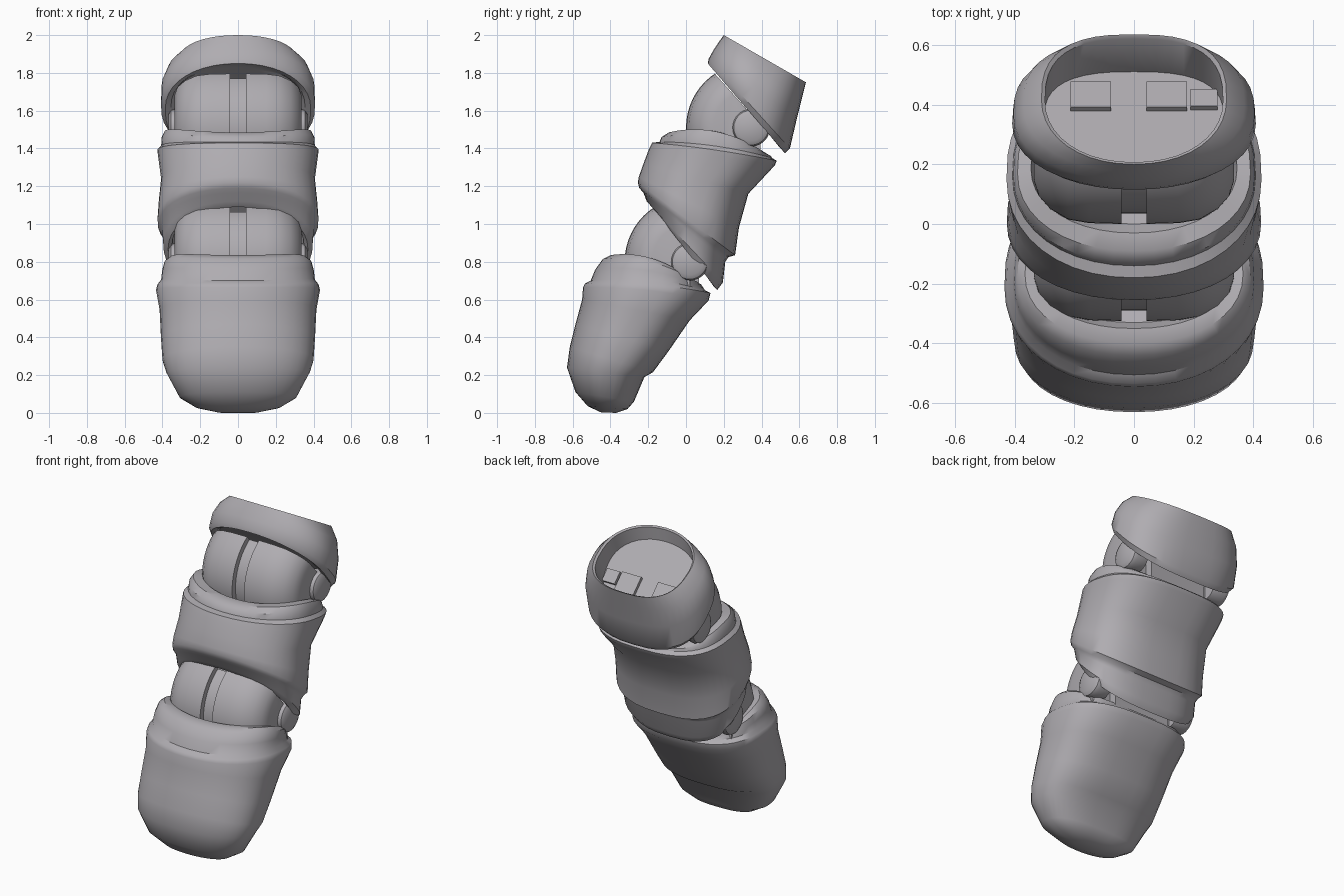
import bpy, bmesh, math
from mathutils import Vector, Matrix

if "Cube" in bpy.data.objects:
    bpy.data.objects.remove(bpy.data.objects["Cube"])

grey = bpy.data.materials.new("warm grey")
grey.diffuse_color = (0.43, 0.415, 0.44, 1)
grey.use_nodes = True
grey.node_tree.nodes["Principled BSDF"].inputs["Base Color"].default_value = grey.diffuse_color


def finish(bm, name, angle=38):
    bmesh.ops.recalc_face_normals(bm, faces=bm.faces)
    me = bpy.data.meshes.new(name)
    bm.to_mesh(me)
    bm.free()
    ob = bpy.data.objects.new(name, me)
    bpy.context.collection.objects.link(ob)
    me.materials.append(grey)
    bpy.ops.object.select_all(action='DESELECT')
    ob.select_set(True)
    bpy.context.view_layer.objects.active = ob
    bpy.ops.object.shade_smooth_by_angle(angle=math.radians(angle))
    return ob


def spow(v, p):
    return math.copysign(abs(v) ** p, v)


def loft(name, rings, n=40, front=2.12, back=2.7):
    """Each ring: front y, front z, back y, back z, half width, middle lift."""
    bm = bmesh.new()
    loops = []
    for fy, fz, by, bz, hw, lift in rings:
        loop = []
        for i in range(n):
            t = 2 * math.pi * i / n
            e = front if math.cos(t) > 0 else back
            s = spow(math.cos(t), 2 / e)
            x = hw * spow(math.sin(t), 2 / e)
            y = (fy + by) / 2 + (fy - by) / 2 * s
            z = (fz + bz) / 2 + (fz - bz) / 2 * s + lift * (1 - s * s)
            loop.append(bm.verts.new((x, y, z)))
        loops.append(loop)
    for a, b in zip(loops, loops[1:]):
        for i in range(n):
            j = (i + 1) % n
            bm.faces.new((a[i], a[j], b[j], b[i]))
    bm.faces.new(loops[0])
    bm.faces.new(loops[-1])
    return finish(bm, name)


def lathe_x(name, profile, cy, cz, cuts=(), n=56):
    """Revolve (x, radius) around a hinge axis, then trim with planes."""
    bm = bmesh.new()
    loops = [[bm.verts.new((x, cy + r * math.cos(2 * math.pi * i / n),
                            cz + r * math.sin(2 * math.pi * i / n)))
              for i in range(n)] for x, r in profile]
    for a, b in zip(loops, loops[1:]):
        for i in range(n):
            j = (i + 1) % n
            bm.faces.new((a[i], a[j], b[j], b[i]))
    bm.faces.new(loops[0])
    bm.faces.new(loops[-1])
    bmesh.ops.recalc_face_normals(bm, faces=bm.faces)
    for (py, pz), (ny, nz) in cuts:
        r = bmesh.ops.bisect_plane(bm, geom=bm.verts[:] + bm.edges[:] + bm.faces[:],
                                   plane_co=(0, py, pz), plane_no=(0, ny, nz),
                                   clear_outer=True)
        edges = [g for g in r['geom_cut'] if isinstance(g, bmesh.types.BMEdge)]
        bmesh.ops.holes_fill(bm, edges=edges, sides=0)
    return finish(bm, name)


def block(name, size, loc, tilt):
    bm = bmesh.new()
    m = Matrix.Translation(Vector(loc)) @ Matrix.Rotation(tilt, 4, 'X') @ Matrix.Diagonal((*size, 1))
    bmesh.ops.create_cube(bm, size=1, matrix=m)
    return finish(bm, name)


# Fingertip segment, from tip to recessed top
loft("fingertip", [
    (-.45, .003, -.37, .0, .10, 0),
    (-.52, .035, -.31, .02, .22, 0),
    (-.585, .11, -.275, .06, .31, 0),
    (-.63, .24, -.22, .19, .38, 0),
    (-.615, .35, -.175, .215, .400, 0),
    (-.585, .47, -.09, .33, .408, 0),
    (-.55, .60, .02, .49, .415, 0),
    (-.545, .665, .12, .595, .434, .02),
    (-.535, .685, .13, .635, .427, .02),
    (-.505, .70, .10, .65, .407, .03),
    (-.48, .76, .09, .665, .402, .04),
    (-.44, .815, .08, .68, .390, .05),
    (-.40, .835, .06, .685, .365, .055),
    (-.35, .83, .03, .68, .335, .05),
    (-.33, .78, .01, .62, .325, .02),
])

# Middle segment, from hollow lower socket to recessed top
loft("middle_segment", [
    (-.06, 1.20, .19, .93, .32, 0),
    (-.165, 1.10, .15, .665, .35, 0),
    (-.18, 1.09, .165, .65, .370, 0),
    (-.208, 1.12, .195, .69, .396, 0),
    (-.225, 1.165, .208, .80, .402, 0),
    (-.247, 1.19, .225, .825, .415, 0),
    (-.255, 1.22, .26, .835, .426, 0),
    (-.25, 1.25, .28, .98, .420, 0),
    (-.225, 1.32, .33, 1.16, .407, 0),
    (-.195, 1.40, .47, 1.31, .424, .01),
    (-.18, 1.43, .48, 1.335, .427, .01),
    (-.14, 1.435, .455, 1.35, .407, .02),
    (-.13, 1.46, .45, 1.36, .404, .05),
    (-.09, 1.485, .43, 1.37, .390, .06),
    (-.03, 1.48, .40, 1.37, .345, .06),
    (0, 1.43, .37, 1.33, .33, .03),
])

# Base cuff: socket floor, outer wall, rim, recessed top floor
loft("base_cuff", [
    (.17, 1.83, .45, 1.52, .33, 0),
    (.135, 1.845, .50, 1.40, .355, 0),
    (.115, 1.85, .525, 1.375, .385, 0),
    (.12, 1.875, .55, 1.40, .408, 0),
    (.145, 1.92, .585, 1.55, .404, 0),
    (.175, 1.965, .615, 1.67, .37, 0),
    (.20, 2.0, .635, 1.75, .31, 0),
    (.207, 1.99, .62, 1.745, .298, 0),
    (.20, 1.91, .51, 1.60, .30, 0),
])

# Knuckle domes with a centre slot, hinge discs and inner links
for label, cy, cz, cuts in (
    ("lower", .02, .80, [((-.17, 1.10), (.30, .22)), ((-.40, .74), (-.25, -1))]),
    ("upper", .345, 1.51, [((.14, 1.81), (.19, .17)), ((0, 1.40), (-.2, -1))]),
):
    dome_cuts = cuts + [((cy, cz), (1, 0))]
    for side, s in (("left", -1), ("right", 1)):
        lathe_x(f"{label}_{side}_knuckle",
                [(s * .042, .345), (s * .15, .342), (s * .22, .33), (s * .28, .295),
                 (s * .32, .25), (s * .335, .20)], cy, cz, dome_cuts)
        lathe_x(f"{label}_{side}_hinge",
                [(s * .25, .085), (s * .33, .10), (s * .355, .092), (s * .368, .07)],
                cy, cz, n=28)
    lathe_x(f"{label}_slot_core", [(-.06, .31), (.06, .31)], cy, cz, dome_cuts)
    lathe_x(f"{label}_inner_link", [(-.2, .22), (.2, .22)], cy, cz, cuts + [((cy + .05, cz), (1, 0))])

# Low pads on the floor of the cuff opening
tilt = math.radians(-45)
for side, x in (("left", -.145), ("right", .11)):
    block(f"{side}_pad", (.135, .12, .04), (x, .42, 1.69), tilt)
block("side_tab", (.09, .08, .04), (.235, .41, 1.70), tilt)
